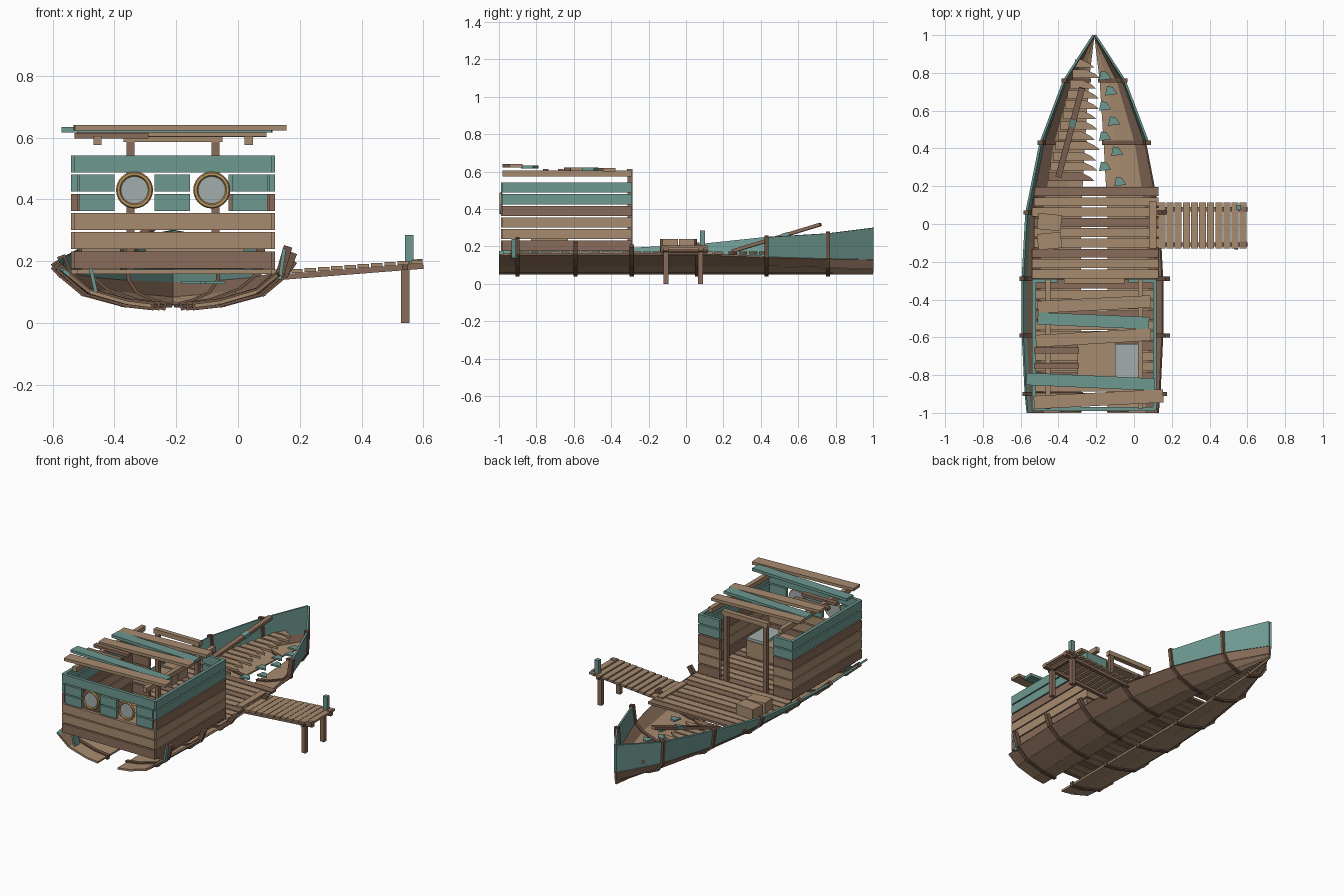
import bpy, bmesh, math, random
from mathutils import Vector, Matrix

if "Cube" in bpy.data.objects:
    bpy.data.objects.remove(bpy.data.objects["Cube"])
random.seed(4)


def material(name, rgb):
    m = bpy.data.materials.new(name)
    m.use_nodes = True
    m.diffuse_color = (*rgb, 1)
    m.node_tree.nodes["Principled BSDF"].inputs["Base Color"].default_value = (*rgb, 1)
    return m


light = material("light wood", (0.39, 0.26, 0.16))
mid = material("worn brown wood", (0.25, 0.15, 0.10))
dark = material("dark brown wood", (0.16, 0.09, 0.06))
teal = material("teal paint", (0.155, 0.315, 0.28))
glass = material("grey glass", (0.36, 0.42, 0.41))
brass = material("brass", (0.48, 0.30, 0.11))


def finish(name, bm, mat):
    me = bpy.data.meshes.new(name)
    bmesh.ops.recalc_face_normals(bm, faces=bm.faces)
    bm.to_mesh(me)
    bm.free()
    ob = bpy.data.objects.new(name, me)
    me.materials.append(mat)
    bpy.context.collection.objects.link(ob)
    return ob


def add_beam(bm, a, b, w, h, up=(0, 0, 1)):
    """Box running from a to b, w across, h along up."""
    a, b = Vector(a), Vector(b)
    d = (b - a).normalized()
    side = Vector(up).cross(d).normalized()
    top = d.cross(side)
    rot = Matrix((d, side, top)).transposed().to_4x4()
    size = Matrix.Diagonal(((b - a).length, w, h, 1))
    bmesh.ops.create_cube(bm, size=1, matrix=Matrix.Translation((a + b) / 2) @ rot @ size)


def beam(name, mat, a, b, w, h, up=(0, 0, 1)):
    bm = bmesh.new()
    add_beam(bm, a, b, w, h, up)
    return finish(name, bm, mat)


def shard(name, mat, pts, z, h):
    """Flat polygon with thickness h."""
    bm = bmesh.new()
    f = bm.faces.new([bm.verts.new((x, y, z)) for x, y in pts])
    r = bmesh.ops.extrude_face_region(bm, geom=[f])
    bmesh.ops.translate(bm, vec=(0, 0, h),
                        verts=[v for v in r["geom"] if isinstance(v, bmesh.types.BMVert)])
    return finish(name, bm, mat)


# Hull stations: y, half width, keel gap, bilge z, strake z, gunwale z
CX = -0.21
stations = [(-1.0, .355, .07, .10, .155, .17), (-.9, .365, .07, .10, .16, .175),
            (-.59, .38, .07, .10, .16, .18), (-.29, .38, .07, .10, .16, .19),
            (.06, .36, .07, .10, .16, .21), (.43, .285, .05, .10, .145, .25),
            (.76, .16, .03, .09, .135, .27), (1.0, .004, .002, .08, .13, .30)]


def section(st, side):
    y, w, g, z1, z2, z3 = st
    ps = [(g, .055), (max(.42 * w, g), .065), (.76 * w, z1), (.95 * w, z2), (w, z3)]
    return [Vector((CX + side * x, y, z)) for x, z in ps]


def strake(name, mat, side, k, first=0):
    bm = bmesh.new()
    rows = [[bm.verts.new(section(s, side)[k + i]) for i in (0, 1)] for s in stations[first:]]
    for p, q in zip(rows, rows[1:]):
        bm.faces.new((p[0], p[1], q[1], q[0]))
    ob = finish(name, bm, mat)
    sol = ob.modifiers.new("Thickness", "SOLIDIFY")
    sol.thickness, sol.offset = 0.012, 0


for side, label in ((-1, "right"), (1, "left")):
    strake(label + "_keel_strake", light, side, 0)
    strake(label + "_bottom_strake", light, side, 1)
    strake(label + "_bilge_strake", mid, side, 2)
    strake(label + "_top_strake", teal, side, 3, 0 if side < 0 else 5)
    # Ribs wrap the outside of each hull half
    for i, st in enumerate(stations[1:-1]):
        ps = section(st, side)
        if side > 0 and i < 4:
            ps[-1].z = (.24, .22, .195, .19)[i]
            ps[-1].x += .005
        bm = bmesh.new()
        for a, b in zip(ps, ps[1:]):
            e = (b - a).normalized() * .008
            add_beam(bm, a - e, b + e, .022, .028, Vector((0, 1, 0)).cross(b - a))
        finish(f"{label}_rib_{i + 1}", bm, dark)

# Painted stubs and broken bottom boards at the stern
beam("left_painted_stub", teal, (.135, -.915, .14), (.15, -.915, .24), .035, .012, (1, 0, 0))
beam("right_painted_stub", teal, (-.46, -.95, .10), (-.48, -.95, .19), .05, .012, (1, 0, 0))

# Deck and cabin floor
pitch = .0545
for i in range(21):
    y = .172 - i * pitch
    inside = i > 8
    x0 = -.52 if inside else random.choice((-.54, -.53, -.53))
    beam(f"deck_plank_{i + 1}", mid if i % 3 == 0 else light,
         (x0, y, .165), (.11 if inside else .13, y, .165), .047, .014)

# Splintered foredeck boards
for i in range(12):
    y = .25 + i * pitch
    x0, tip = -.455 + i * .013, -.19 + random.uniform(-.02, .01)
    shard(f"broken_deck_board_{i + 1}", mid if i == 0 else light,
          [(x0, y - .022), (tip, y - .022), (tip - .025, y), (tip - .07, y + .022), (x0, y + .022)],
          .158, .014)
for i in range(8):
    x, y = (-.075 - i * .008 if i % 2 == 0 else -.155), .22 + i * .08
    shard(f"painted_splinter_{i + 1}", teal,
          [(x - .03, y - .02), (x + .035, y - .012), (x + .01, y + .025), (x - .02, y + .03)], .125, .01)

# Loose leaning board with a painted band
a, b = Vector((-.40, .25, .175)), Vector((-.275, .72, .318))
beam("leaning_board", mid, a, b, .032, .018)
beam("leaning_board_band", teal, a.lerp(b, .57), a.lerp(b, .65), .036, .022)

# Cabin walls, one course of boards at a time
X0, X1, Y0, Y1 = -.54, .12, -.99, -.29
courses = [(.203, mid, mid), (.266, light, light), (.328, light, light),
           (.389, teal, mid), (.452, teal, teal), (.515, teal, teal)]
for n, (z, front_mat, side_mat) in enumerate(courses, 1):
    for x, label in ((X0 + .01, "right"), (X1 - .01, "left")):
        beam(f"cabin_{label}_board_{n}", side_mat, (x, Y0 + .005, z), (x, Y1, z), .02, .055)
    spans = [(-.515, -.40), (-.27, -.155), (-.02, .095)] if n in (4, 5) else [(-.53, .11)]
    for j, (p, q) in enumerate(spans):
        beam(f"cabin_front_board_{n}_{j + 1}", front_mat, (p, Y0 + .01, z), (q, Y0 + .01, z), .02, .055)
    for j, (p, q) in enumerate(((X0 + .02, -.405), (-.03, X1 - .02))):
        beam(f"cabin_back_board_{n}_{j + 1}", side_mat, (p, Y1 - .01, z), (q, Y1 - .01, z), .02, .055)

# Portholes
for x, label in ((-.335, "right"), (-.085, "left")):
    bpy.ops.mesh.primitive_torus_add(location=(x, -.989, .43), rotation=(math.pi / 2, 0, 0),
                                     major_segments=24, minor_segments=6,
                                     major_radius=.052, minor_radius=.008)
    ring = bpy.context.object
    ring.name = label + "_porthole_ring"
    ring.data.materials.append(brass)
    bpy.ops.object.shade_smooth_by_angle()
    bpy.ops.mesh.primitive_cylinder_add(vertices=24, radius=.05, depth=.008,
                                        location=(x, -.985, .43), rotation=(math.pi / 2, 0, 0))
    pane = bpy.context.object
    pane.name = label + "_porthole_glass"
    pane.data.materials.append(glass)

# Door frame
for x, label in ((-.348, "right"), (-.073, "left")):
    beam(label + "_door_post", mid, (x, -.30, .17), (x, -.30, .59), .026, .026, (0, 1, 0))
beam("door_lintel", light, (-.37, -.30, .60), (-.05, -.30, .60), .03, .028)

# Roof beams and scattered roof boards: x range, y at each end, z, width, colour
for x, label in ((-.455, "right"), (.035, "left")):
    beam(label + "_roof_beam", light, (x, -.98, .59), (x, -.29, .59), .027, .03)
roof = [(-.53, .155, -.945, -.91, .632, .07, light), (-.57, .11, -.82, -.85, .625, .065, teal),
        (-.52, .09, -.62, -.585, .613, .065, light), (-.51, .08, -.50, -.525, .613, .065, teal),
        (-.51, .09, -.44, -.41, .611, .065, light), (-.53, -.29, -.67, -.67, .605, .03, mid),
        (-.53, -.29, -.75, -.75, .605, .03, mid)]
for i, (p, q, ya, yb, z, w, mat) in enumerate(roof):
    beam(f"roof_board_{i + 1}", mat, (p, ya, z), (q, yb, z), w, .018)

# Bunk inside the cabin
beam("bunk", light, (-.30, -.73, .225), (.02, -.73, .225), .2, .1)
beam("bunk_cover", glass, (-.10, -.73, .283), (.02, -.73, .283), .19, .016)

# Crates on deck
for i, (y, turn) in enumerate(((.01, -.006), (-.09, .006))):
    beam(f"crate_{i + 1}", light, (-.51, y - turn, .206), (-.385, y + turn, .206), .085, .066)

# Gangway sloping up to the mooring posts
def gang_z(x):
    return .16 + (x - .1) * .078


for i in range(11):
    x = .148 + i * .043
    beam(f"gangway_plank_{i + 1}", light, (x, -.13, gang_z(x)), (x, .115, gang_z(x)), .037, .013)
beam("gangway_sill", light, (.10, -.13, .176), (.10, .12, .176), .04, .012)
for y, label in ((-.108, "front"), (.078, "back")):
    beam(f"gangway_{label}_rail", mid, (.10, y, gang_z(.1) - .015), (.6, y, gang_z(.6) - .015), .022, .018)
    beam(f"{label}_mooring_post", mid, (.541, y, 0), (.541, y, .2), .027, .027, (0, 1, 0))
    beam(f"{label}_gangway_cap", mid, (.565, y, .19), (.598, y, .192), .03, .03)
beam("gangway_end_beam", dark, (.541, -.135, .18), (.541, .112, .18), .02, .018)
beam("mooring_post_tip", teal, (.554, .088, .19), (.554, .088, .285), .027, .027, (0, 1, 0))
